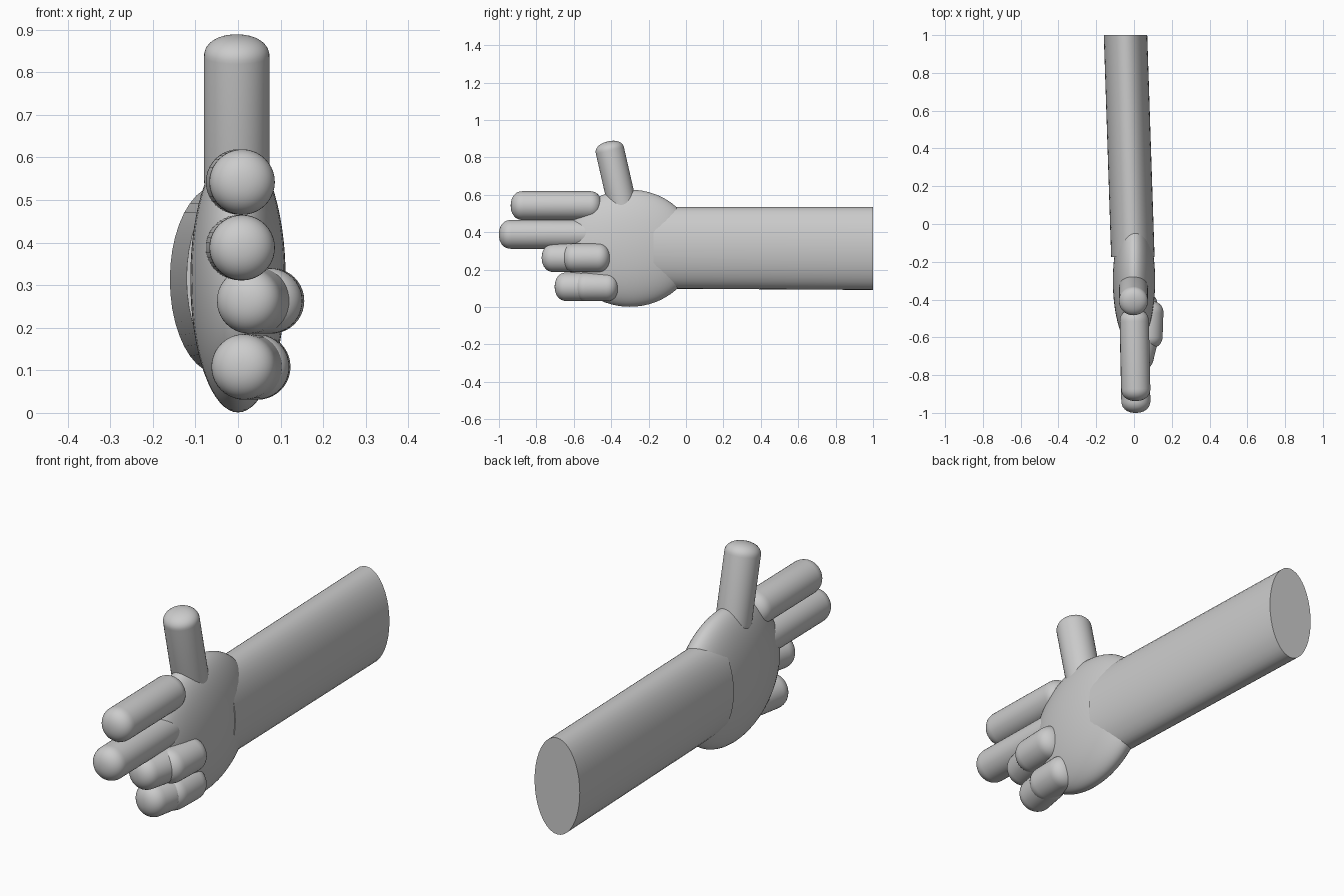
import bpy, bmesh
from math import sin, cos, pi
from mathutils import Vector

if "Cube" in bpy.data.objects:
    bpy.data.objects.remove(bpy.data.objects["Cube"])

SEG = 40


def finish(name, bm):
    bmesh.ops.recalc_face_normals(bm, faces=bm.faces[:])
    mesh = bpy.data.meshes.new(name)
    bm.to_mesh(mesh)
    bm.free()
    ob = bpy.data.objects.new(name, mesh)
    bpy.context.collection.objects.link(ob)
    bpy.ops.object.select_all(action='DESELECT')
    ob.select_set(True)
    bpy.context.view_layer.objects.active = ob
    bpy.ops.object.shade_smooth_by_angle(angle=0.7)
    return ob


def skin(name, rings):
    """Join matching rings of points into a closed tube."""
    bm = bmesh.new()
    loops = [[bm.verts.new(p) for p in ring] for ring in rings]
    for a, b in zip(loops, loops[1:]):
        for i in range(SEG):
            j = (i + 1) % SEG
            bm.faces.new((a[i], a[j], b[j], b[i]))
    bm.faces.new(loops[0])
    bm.faces.new(loops[-1])
    return finish(name, bm)


def rod(name, start, end, r=0.077, cap=0.065):
    """Round rod from tip to tip with slightly flattened domed ends."""
    a, b = Vector(start), Vector(end)
    length = (b - a).length
    q = (b - a).to_track_quat('Z', 'Y')
    dome = []
    for k in range(11):
        t = (0.04 + 0.96 * k / 10) * pi / 2
        dome.append((r * sin(t) ** 0.9, cap * (1 - cos(t) ** 0.9 if k < 10 else 1)))
    profile = dome + [(rad, length - h) for rad, h in reversed(dome)]
    rings = [[a + q @ Vector((rad * cos(2 * pi * i / SEG), rad * sin(2 * pi * i / SEG), h))
              for i in range(SEG)] for rad, h in profile]
    return skin(name, rings)


# forearm: slanted oval cylinder
arm_ends = [((-0.045, 1.0, 0.313), 0.115, 0.222), ((-0.006, -0.175, 0.316), 0.115, 0.218)]
skin("forearm", [[(c[0] + rx * cos(2 * pi * i / SEG), c[1], c[2] + rz * sin(2 * pi * i / SEG))
                  for i in range(SEG)] for c, rx, rz in arm_ends])

# palm: flattened ball
bm = bmesh.new()
bmesh.ops.create_uvsphere(bm, u_segments=48, v_segments=32, radius=1)
bmesh.ops.scale(bm, vec=(0.112, 0.35, 0.313), verts=bm.verts[:])
bmesh.ops.translate(bm, vec=(0, -0.30, 0.314), verts=bm.verts[:])
finish("palm", bm)

# thumb and straight fingers
rod("thumb", (-0.003, -0.33, 0.50), (-0.003, -0.418, 0.885), cap=0.05)
rod("index_finger", (0.0, -0.45, 0.542), (0.011, -0.937, 0.542))
rod("middle_finger", (0.0, -0.48, 0.388), (0.011, -1.0, 0.388))

# bent fingers, two joints each
rod("ring_finger_base", (0.081, -0.405, 0.263), (0.072, -0.66, 0.263))
rod("ring_finger_tip", (0.07, -0.53, 0.263), (0.012, -0.768, 0.263))
rod("little_finger_base", (0.048, -0.36, 0.108), (0.042, -0.60, 0.108))
rod("little_finger_tip", (0.045, -0.47, 0.108), (0.003, -0.70, 0.108))
